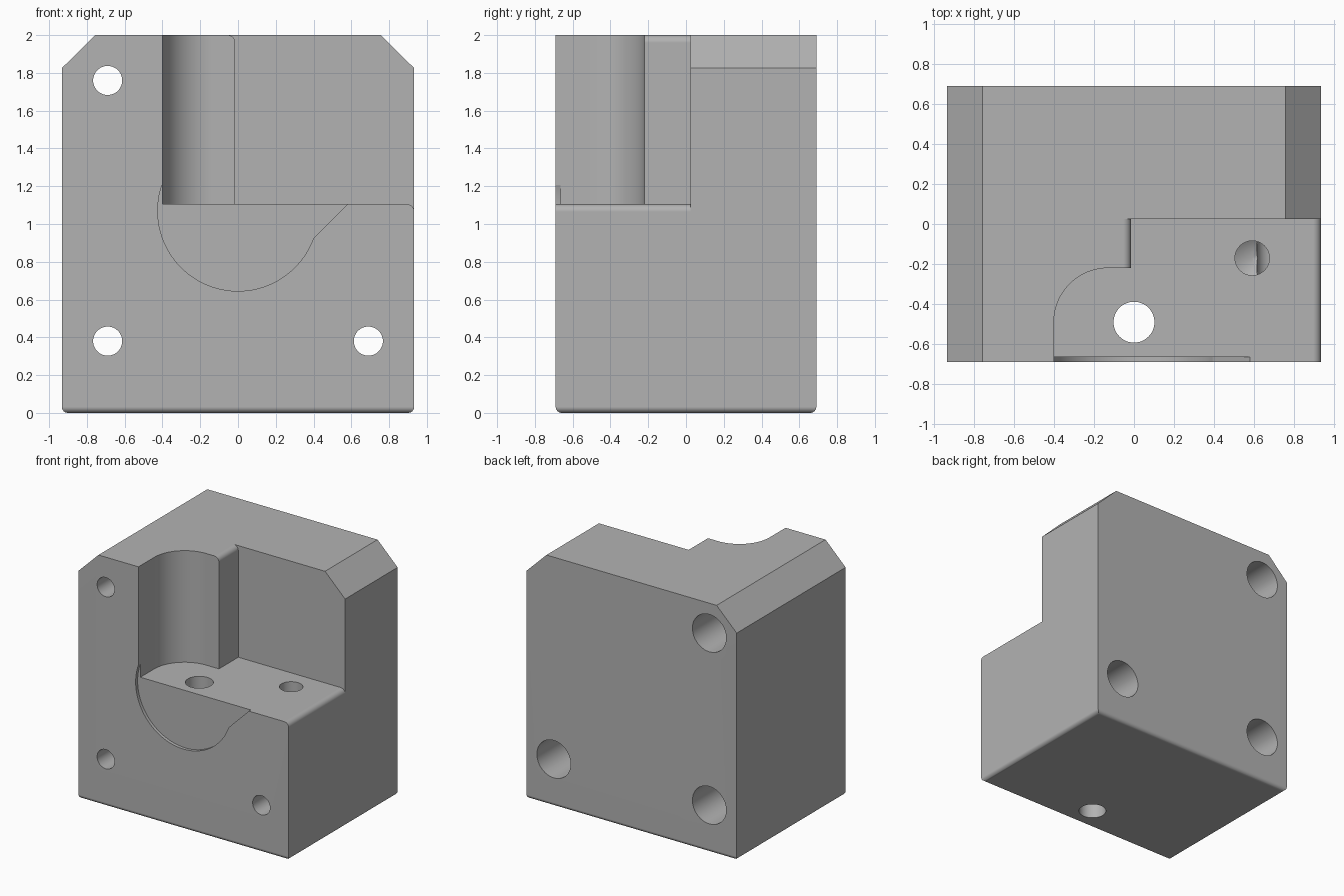
import bpy
import bmesh
from math import sin, cos, radians
from mathutils import Matrix, Vector

if "Cube" in bpy.data.objects:
    bpy.data.objects.remove(bpy.data.objects["Cube"], do_unlink=True)

W, D, H = 0.933, 0.69, 2.0      # half width, half depth, height
FLOOR = 1.105                   # level of the cut-out floor
FILLET = 0.04

grey = bpy.data.materials.new("light_grey")
grey.use_nodes = True
GREY = (0.45, 0.45, 0.45, 1)
grey.diffuse_color = GREY
grey.node_tree.nodes["Principled BSDF"].inputs["Base Color"].default_value = GREY


def arc(cx, cy, r, start, end, steps=12):
    angles = [radians(start + (end - start) * i / steps) for i in range(steps + 1)]
    return [(cx + r * cos(a), cy + r * sin(a)) for a in angles]


def make_object(name, bm):
    bmesh.ops.recalc_face_normals(bm, faces=bm.faces)
    mesh = bpy.data.meshes.new(name)
    bm.to_mesh(mesh)
    bm.free()
    mesh.materials.append(grey)
    obj = bpy.data.objects.new(name, mesh)
    bpy.context.collection.objects.link(obj)
    return obj


def prism(points, axis, low, high):
    """Extrude a profile along y (points are x, z) or z (points are x, y)."""
    bm = bmesh.new()
    place = (lambda a, b: (a, low, b)) if axis == "y" else (lambda a, b: (a, b, low))
    face = bm.faces.new([bm.verts.new(place(a, b)) for a, b in points])
    grown = bmesh.ops.extrude_face_region(bm, geom=[face])
    step = Vector((0, high - low, 0)) if axis == "y" else Vector((0, 0, high - low))
    moved = [v for v in grown["geom"] if isinstance(v, bmesh.types.BMVert)]
    bmesh.ops.translate(bm, verts=moved, vec=step)
    return bm


def cut(target, bm):
    """Subtract a shape from the target and discard the cutter."""
    cutter = make_object("cutter", bm)
    cutter.hide_render = True
    mod = target.modifiers.new("cut", "BOOLEAN")
    mod.operation = "DIFFERENCE"
    mod.solver = "EXACT"
    mod.object = cutter
    bpy.context.view_layer.objects.active = target
    bpy.ops.object.modifier_apply(modifier=mod.name)
    bpy.data.objects.remove(cutter, do_unlink=True)


def circle(x, y, r):
    return arc(x, y, r, 0, 352.5, 47)


# Block with chamfered top corners and rounded bottom edges
bm = prism([(-W, 0), (W, 0), (W, 1.825), (0.755, H), (-0.755, H), (-W, 1.825)],
           "y", -D, D)
bottom = [e for e in bm.edges if all(v.co.z < 0.001 for v in e.verts)]
bmesh.ops.bevel(bm, geom=bottom, offset=FILLET * 0.8, segments=6, profile=0.5,
                affect="EDGES")
block = make_object("mounting_block", bm)

# Step at the front, with rounded inner top edge and outer floor edge
f = FILLET
step = arc(-0.015 - f, H - f, f, 90, 0, 8)
step += [(-0.015, FLOOR)] + arc(W - f, FLOOR - f, f, 90, 0, 8)
step += [(1.1, FLOOR - f), (1.1, 2.2), (-0.015 - f, 2.2)]
cut(block, prism(step, "y", -0.9, 0.025))

# Round-cornered pocket beside the step
pocket = [(-0.4, -0.9), (0.1, -0.9), (0.1, -0.22)] + arc(-0.13, -0.49, 0.27, 90, 180, 20)
cut(block, prism(pocket, "z", FLOOR, 2.2))

# Shallow round recess in the front face
recess = arc(0, 1.07, 0.425, 161.3, 340.1, 48)
recess += [(0.605, 1.13), (0.605, 1.206)]
cut(block, prism(recess, "y", -0.9, -0.665))

# Vertical through hole
cut(block, prism(circle(0, -0.49, 0.102), "z", -0.2, 1.5))

# Screw holes, counterbored from the back
for x, z in ((-0.69, 1.76), (-0.69, 0.38), (0.69, 0.38)):
    cut(block, prism(circle(x, z, 0.077), "y", -0.9, 0.9))
    cut(block, prism(circle(x, z, 0.15), "y", 0.1, 0.9))

# Blind drilled hole with a conical end
drill = prism(circle(0.59, -0.17, 0.086), "z", 0.4, 1.5)
end = [face for face in drill.faces if face.calc_center_median().z < 0.41]
tip = bmesh.ops.poke(drill, faces=end)
bmesh.ops.translate(drill, verts=tip["verts"], vec=(0, 0, -0.055))
cut(block, drill)

# Smooth the curved faces, keep the flat ones crisp
bpy.ops.object.select_all(action="DESELECT")
block.select_set(True)
bpy.context.view_layer.objects.active = block
bpy.ops.object.shade_smooth_by_angle(angle=radians(30))
normals = block.modifiers.new("weighted_normals", "WEIGHTED_NORMAL")
normals.keep_sharp = True
